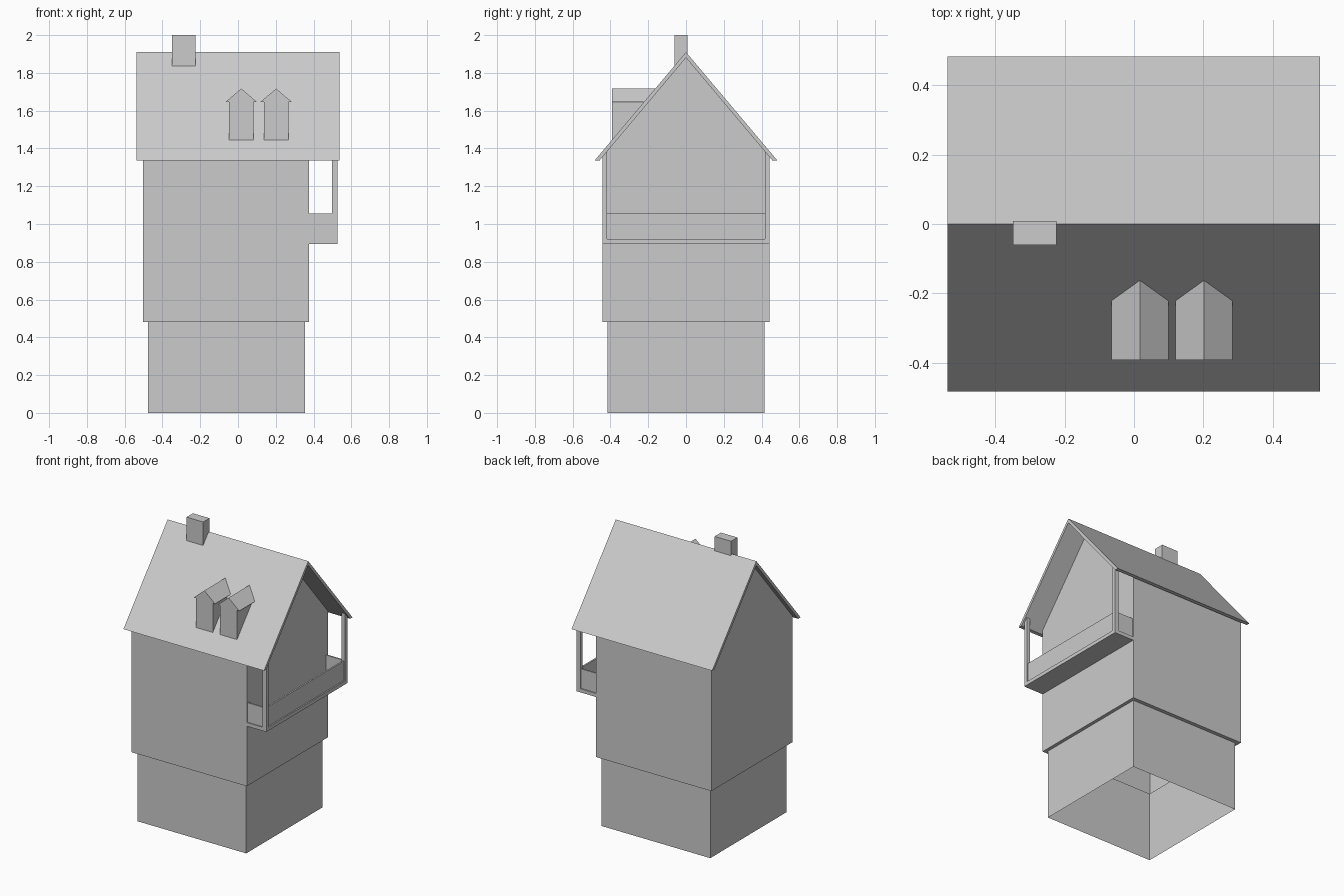
import bpy, bmesh

if "Cube" in bpy.data.objects:
    bpy.data.objects.remove(bpy.data.objects["Cube"])

SLOPE = 1.188            # roof rise per unit of y
RIDGE, UNDER = 1.91, 1.88  # ridge height, outside and underside
XW, XE = -0.503, 0.377   # end walls of the upper storey
YW = 0.442               # half depth of the upper storey


def make(name, bm):
    bmesh.ops.recalc_face_normals(bm, faces=bm.faces)
    me = bpy.data.meshes.new(name)
    bm.to_mesh(me)
    bm.free()
    ob = bpy.data.objects.new(name, me)
    bpy.context.collection.objects.link(ob)
    return ob


def box(name, x0, x1, y0, y1, z0, z1):
    bm = bmesh.new()
    bmesh.ops.create_cube(bm, size=1)
    for v in bm.verts:
        v.co = (x1 if v.co.x > 0 else x0,
                y1 if v.co.y > 0 else y0,
                z1 if v.co.z > 0 else z0)
    return make(name, bm)


def loft(name, a, b, caps=(True, True)):
    """Skin two matching outlines, optionally capping each end."""
    bm = bmesh.new()
    va, vb = [bm.verts.new(p) for p in a], [bm.verts.new(p) for p in b]
    n = len(va)
    for i in range(n):
        j = (i + 1) % n
        bm.faces.new((va[i], va[j], vb[j], vb[i]))
    for cap, vs in zip(caps, (va, vb)):
        if cap:
            bm.faces.new(vs)
    return make(name, bm)


# House shell: open base, ledge, upper walls and gables
bm = bmesh.new()


def ring(x0, x1, y, z):
    return [bm.verts.new(p) for p in
            ((x0, -y, z), (x1, -y, z), (x1, y, z), (x0, y, z))]


eave = UNDER - YW * SLOPE
rings = [ring(-0.477, 0.354, 0.416, 0), ring(-0.477, 0.354, 0.416, 0.48),
         ring(XW, XE, YW, 0.48), ring(XW, XE, YW, eave)]
for k, (lo, hi) in enumerate(zip(rings, rings[1:])):
    for i in range(4):
        j = (i + 1) % 4
        quad = [lo[i], lo[j], hi[j], hi[i]]
        if k == 2 and i in (1, 3):   # gable peak on the end walls
            quad.insert(3, bm.verts.new((XE if i == 1 else XW, 0, UNDER)))
        bm.faces.new(quad)
make("house_walls", bm)

# Gabled roof with level-cut eaves
profile = [(-0.483, 1.337), (0, RIDGE), (0.483, 1.337),
           (0.457, 1.337), (0, UNDER), (-0.457, 1.337)]
loft("roof", [(-0.538, y, z) for y, z in profile],
     [(0.537, y, z) for y, z in profile])

# Chimney
box("chimney", -0.35, -0.224, -0.061, 0.008, 1.836, 2.0)

# Dormers, their back edges following the roof slope
arrow = [(-0.065, 1.445), (0.065, 1.445), (0.065, 1.647), (0.082, 1.647),
         (0, 1.717), (-0.082, 1.647), (-0.065, 1.647)]
for side, cx in (("left", 0.017), ("right", 0.202)):
    loft("dormer_" + side, [(cx + x, -0.392, z) for x, z in arrow],
         [(cx + x, min(-0.155, -(RIDGE - z) / SLOPE + 0.005), z) for x, z in arrow],
         (True, False))

# Balcony: floor slab, front panel, then mirrored posts and side panels
box("balcony_floor", XE, 0.526, -YW, YW, 0.895, 0.92)
box("balcony_front_panel", 0.506, 0.517, -0.418, 0.418, 0.92, 1.055)
for side, s in (("front", -1), ("back", 1)):
    y0, y1 = sorted((s * 0.418, s * YW))
    tops = [(0.498, y0), (0.526, y0), (0.526, y1), (0.498, y1)]
    loft("balcony_post_" + side, [(x, y, 0.92) for x, y in tops],
         [(x, y, UNDER - abs(y) * SLOPE) for x, y in tops])
    p0, p1 = sorted((s * 0.425, s * 0.435))
    box("balcony_side_panel_" + side, XE, 0.498, p0, p1, 0.92, 1.055)
